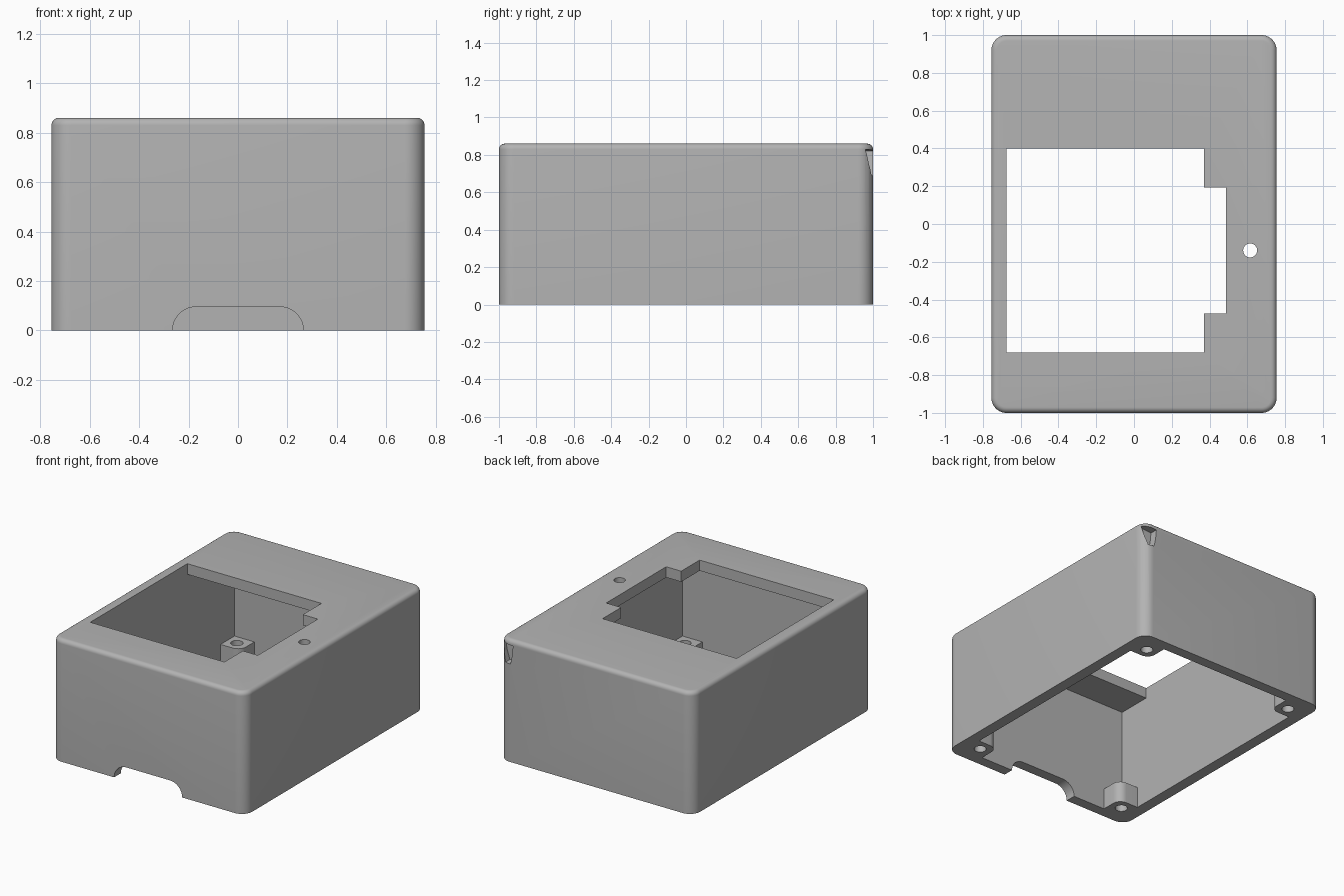
import bpy, bmesh, math
from mathutils import Matrix

default = bpy.data.objects.get("Cube")
if default:
    bpy.data.objects.remove(default, do_unlink=True)

HX, HY, H = 0.755, 1.0, 0.86        # outer half sizes and height
IX, IY, IZ = 0.675, 0.925, 0.785    # inner half sizes and ceiling
BOSS, BOSS_H = 0.155, 0.15

grey = bpy.data.materials.new("plain grey")
grey.use_nodes = True
COLOUR = (0.45, 0.45, 0.45, 1)
grey.diffuse_color = COLOUR
grey.node_tree.nodes["Principled BSDF"].inputs["Base Color"].default_value = COLOUR


def finish(name, bm):
    bmesh.ops.recalc_face_normals(bm, faces=bm.faces)
    mesh = bpy.data.meshes.new(name)
    bm.to_mesh(mesh)
    bm.free()
    mesh.materials.append(grey)
    obj = bpy.data.objects.new(name, mesh)
    bpy.context.collection.objects.link(obj)
    return obj


def prism(name, points, low, high, axis="Z"):
    """Extrude an outline along Z (points x, y) or along Y (points x, z)."""
    bm = bmesh.new()
    place = (lambda a, b: (a, b, low)) if axis == "Z" else (lambda a, b: (a, low, b))
    face = bm.faces.new([bm.verts.new(place(a, b)) for a, b in points])
    out = bmesh.ops.extrude_face_region(bm, geom=[face])
    d = high - low
    bmesh.ops.translate(bm, vec=(0, 0, d) if axis == "Z" else (0, d, 0),
                        verts=[g for g in out["geom"] if isinstance(g, bmesh.types.BMVert)])
    return finish(name, bm)


def arc(cx, cy, r, start, end, steps=10):
    angles = [math.radians(start + (end - start) * i / steps) for i in range(steps + 1)]
    return [(cx + r * math.cos(a), cy + r * math.sin(a)) for a in angles]


def rect(x0, y0, x1, y1):
    return [(x0, y0), (x1, y0), (x1, y1), (x0, y1)]


def cut(obj, cutter):
    cutter.hide_render = True
    mod = obj.modifiers.new("cut", "BOOLEAN")
    mod.operation, mod.solver, mod.object = "DIFFERENCE", "EXACT", cutter
    bpy.context.view_layer.objects.active = obj
    bpy.ops.object.modifier_apply(modifier=mod.name)
    bpy.data.objects.remove(cutter, do_unlink=True)


def smooth(obj):
    bpy.ops.object.select_all(action="DESELECT")
    obj.select_set(True)
    bpy.context.view_layer.objects.active = obj
    bpy.ops.object.shade_smooth_by_angle(angle=math.radians(30))


# Outer shell: rounded uprights, then a small round along the top rim
bm = bmesh.new()
bmesh.ops.create_cube(bm, size=1, matrix=Matrix.Translation((0, 0, H / 2))
                      @ Matrix.Diagonal((2 * HX, 2 * HY, H, 1)))
uprights = [e for e in bm.edges if abs(e.verts[0].co.z - e.verts[1].co.z) > 0.5]
bmesh.ops.bevel(bm, geom=uprights, offset=0.08, segments=10, profile=0.5, affect="EDGES")
rim = [e for e in bm.edges if all(v.co.z > H - 0.001 for v in e.verts)]
bmesh.ops.bevel(bm, geom=rim, offset=0.03, segments=6, profile=0.5, affect="EDGES")
case = finish("case_shell", bm)

# Hollow interior, open underneath
cut(case, prism("cavity", rect(-IX, -IY, IX, IY), -0.1, IZ))

# Top window with a side notch, and a small round hole beside it
window = [(-IX, -0.68), (0.37, -0.68), (0.37, -0.475), (0.487, -0.475),
          (0.487, 0.193), (0.37, 0.193), (0.37, 0.4), (-IX, 0.4)]
cut(case, prism("window", window, IZ - 0.05, H + 0.1))
cut(case, prism("button_hole", arc(0.615, -0.14, 0.037, 0, 348.75, 31), IZ - 0.05, H + 0.1))

# Cable slot in the front wall
slot = ([(0.265, -0.05)] + arc(0.17, 0, 0.095, 0, 90)
        + arc(-0.17, 0, 0.095, 90, 180) + [(-0.265, -0.05)])
cut(case, prism("cable_slot", slot, -HY - 0.1, -IY + 0.05, "Y"))

# Small tapered nick by the upper back corner
nick = [(0.745, 0.83), (0.648, 0.82), (0.655, 0.75), (0.668, 0.69), (0.71, 0.69), (0.73, 0.75)]
cut(case, prism("nick", nick, 0.945, HY + 0.1, "Y"))
smooth(case)

# Four screw bosses in the bottom corners, rounded toward the inside
for sx, side in ((1, "left"), (-1, "right")):
    for sy, end in ((1, "back"), (-1, "front")):
        x0, y0, r = IX - BOSS, IY - BOSS, 0.06
        outline = [(IX, IY), (x0, IY)] + arc(x0 + r, y0 + r, r, 180, 270) + [(IX, y0)]
        boss = prism(f"screw_boss_{end}_{side}", [(sx * x, sy * y) for x, y in outline], 0, BOSS_H)
        hole = arc(sx * 0.602, sy * 0.847, 0.04, 0, 345, 23)
        cut(boss, prism("screw_hole", hole, -0.1, BOSS_H + 0.1))
        smooth(boss)
